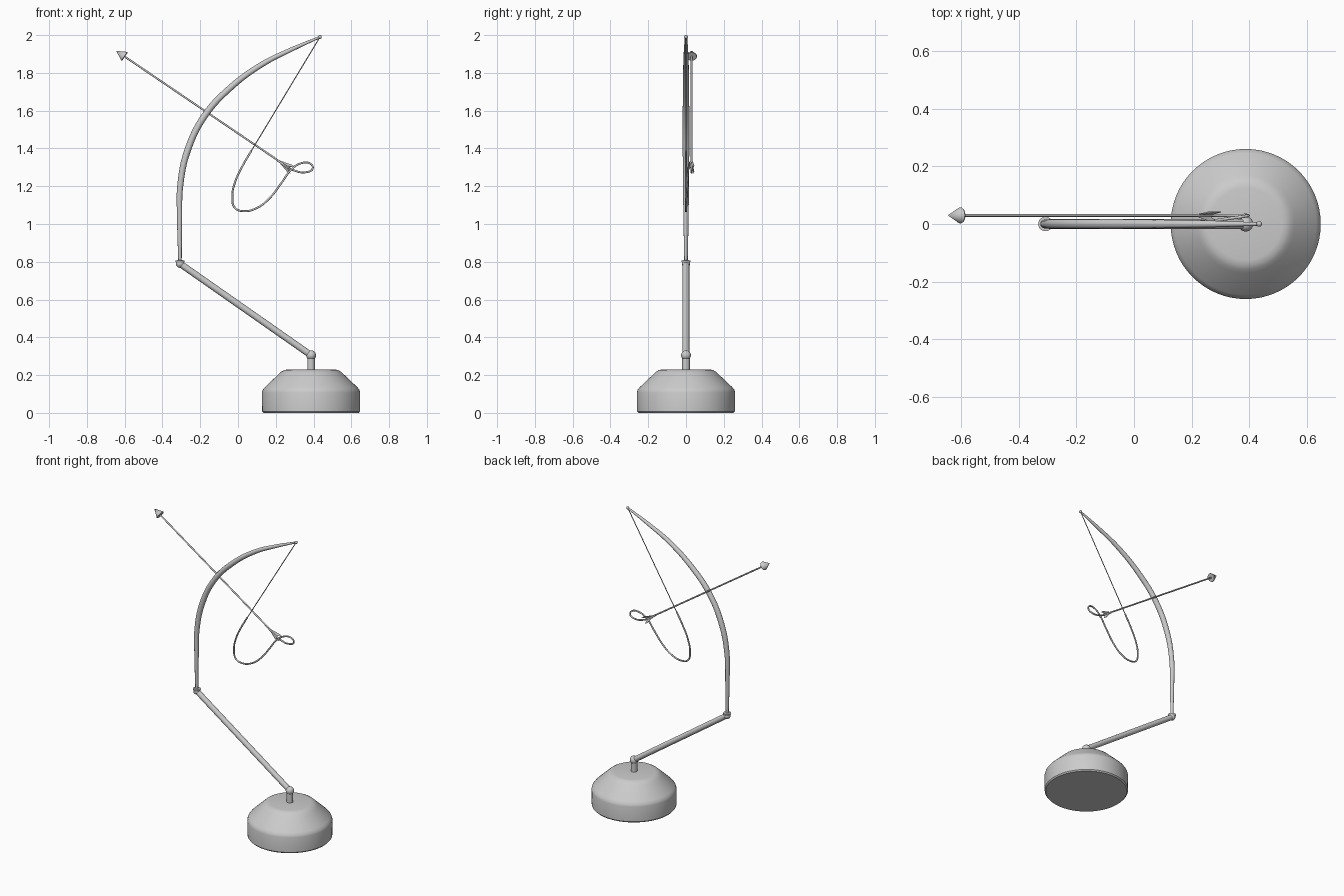
import bpy, bmesh, math
from mathutils import Vector, Matrix

if "Cube" in bpy.data.objects:
    bpy.data.objects.remove(bpy.data.objects["Cube"])

BX = 0.387
ELBOW = Vector((-0.307, 0, 0.79))
PIVOT = Vector((BX, 0, 0.305))


def smooth(ob, angle=35):
    bpy.ops.object.select_all(action='DESELECT')
    ob.select_set(True)
    bpy.context.view_layer.objects.active = ob
    bpy.ops.object.shade_smooth_by_angle(angle=math.radians(angle))


def lathe(name, profile, matrix, segs=32):
    """Revolve (radius, height) points round local z."""
    bm = bmesh.new()
    vs = [bm.verts.new((r, 0, z)) for r, z in profile]
    edges = [bm.edges.new(p) for p in zip(vs, vs[1:])]
    bmesh.ops.spin(bm, geom=vs + edges, cent=(0, 0, 0), axis=(0, 0, 1),
                   angle=2 * math.pi, steps=segs)
    bmesh.ops.remove_doubles(bm, verts=bm.verts, dist=1e-5)
    bmesh.ops.recalc_face_normals(bm, faces=bm.faces)
    bm.transform(matrix)
    me = bpy.data.meshes.new(name)
    bm.to_mesh(me)
    bm.free()
    ob = bpy.data.objects.new(name, me)
    bpy.context.collection.objects.link(ob)
    smooth(ob)
    return ob


def along(a, b):
    """Frame at a with z pointing to b."""
    return Matrix.Translation(a) @ (b - a).to_track_quat('Z', 'Y').to_matrix().to_4x4()


def rod(name, a, b, r):
    a, b = Vector(a), Vector(b)
    length = (b - a).length
    return lathe(name, [(0, 0), (r, 0), (r, length), (0, length)], along(a, b), 20)


def ball(name, c, r):
    prof = [(r * math.sin(math.pi * i / 12), r * math.cos(math.pi * i / 12)) for i in range(13)]
    return lathe(name, prof, Matrix.Translation(c), 24)


def tube(name, pts, res=10):
    """Smooth tapered tube through (x, y, z, radius) points."""
    cu = bpy.data.curves.new(name, 'CURVE')
    cu.dimensions = '3D'
    cu.bevel_depth = 1.0
    cu.bevel_resolution = 4
    cu.resolution_u = res
    cu.use_fill_caps = True
    sp = cu.splines.new('BEZIER')
    sp.bezier_points.add(len(pts) - 1)
    for bp, (x, y, z, r) in zip(sp.bezier_points, pts):
        bp.co = (x, y, z)
        bp.radius = r
        bp.handle_left_type = bp.handle_right_type = 'AUTO'
    ob = bpy.data.objects.new(name, cu)
    bpy.context.collection.objects.link(ob)
    bpy.ops.object.select_all(action='DESELECT')
    ob.select_set(True)
    bpy.context.view_layer.objects.active = ob
    bpy.ops.object.convert(target='MESH')
    smooth(bpy.context.object)


# Weighted base
lathe("base", [(0, 0), (0.252, 0), (0.259, 0.008), (0.26, 0.108), (0.256, 0.122),
               (0.245, 0.136), (0.17, 0.207), (0.157, 0.219), (0.142, 0.227),
               (0.125, 0.23), (0, 0.23)], Matrix.Translation((BX, 0, 0)), 64)

# Stem, arm and joints
rod("stem", (BX, 0, 0.225), (BX, 0, 0.3), 0.02)
ball("lower_joint", PIVOT, 0.026)
rod("arm", PIVOT, ELBOW, 0.0175)
ball("upper_joint", ELBOW, 0.022)
lathe("bow_collar", [(0, 0), (0.018, 0), (0.025, 0.012), (0.025, 0.017), (0, 0.017)],
      Matrix.Translation(ELBOW), 24)

# Tapered bow and its tip
tube("bow", [(-0.307, 0, 0.79, 0.009), (-0.309, 0, 1.02, 0.0135), (-0.305, 0, 1.21, 0.016),
             (-0.265, 0, 1.395, 0.0175), (-0.175, 0, 1.575, 0.0175), (-0.042, 0, 1.72, 0.0165),
             (0.127, 0, 1.845, 0.0145), (0.275, 0, 1.92, 0.0115), (0.434, 0, 1.99, 0.006)])
ball("bow_tip", (0.434, 0, 1.99), 0.0095)

# Bowstring and looped cable
rod("bowstring", (0.434, 0, 1.99), (0.065, 0, 1.378), 0.0028)
tube("cable", [(x, y, z, 0.0052) for x, y, z in [
    (0.07, 0, 1.387), (0.02, 0, 1.30), (-0.016, 0, 1.22), (-0.03, 0, 1.15),
    (-0.016, 0, 1.085), (0.03, 0, 1.068), (0.10, 0.001, 1.085), (0.17, 0.004, 1.14),
    (0.233, 0.008, 1.222), (0.282, 0.012, 1.288), (0.335, 0.02, 1.322),
    (0.385, 0.027, 1.318), (0.395, 0.03, 1.293), (0.36, 0.03, 1.274),
    (0.29, 0.03, 1.286), (0.25, 0.03, 1.308), (0.21, 0.03, 1.336)]])

# Arrow shaft and head
TAIL, TIP = Vector((0.285, 0.03, 1.287)), Vector((-0.645, 0.03, 1.917))
rod("arrow_shaft", TAIL, TIP.lerp(TAIL, 0.03), 0.005)
lathe("arrow_head", [(0, 0.056), (0.028, 0.004), (0.026, 0), (0, 0)],
      along(TIP.lerp(TAIL, 0.056 / (TIP - TAIL).length), TIP), 32)

# Three swept feathers
frame = along(TAIL, TIP)
for i in range(3):
    bm = bmesh.new()
    f = bm.faces.new([bm.verts.new((x, -0.0015, z)) for x, z in
                      [(0, 0.095), (0.025, 0.015), (0.024, -0.005), (0, 0.03)]])
    ext = bmesh.ops.extrude_face_region(bm, geom=[f])
    bmesh.ops.translate(bm, vec=(0, 0.003, 0),
                        verts=[g for g in ext['geom'] if isinstance(g, bmesh.types.BMVert)])
    bmesh.ops.recalc_face_normals(bm, faces=bm.faces)
    bm.transform(frame @ Matrix.Rotation(math.radians(120 * i), 4, 'Z'))
    me = bpy.data.meshes.new("feather")
    bm.to_mesh(me)
    bm.free()
    bpy.context.collection.objects.link(bpy.data.objects.new(f"feather_{i + 1}", me))
